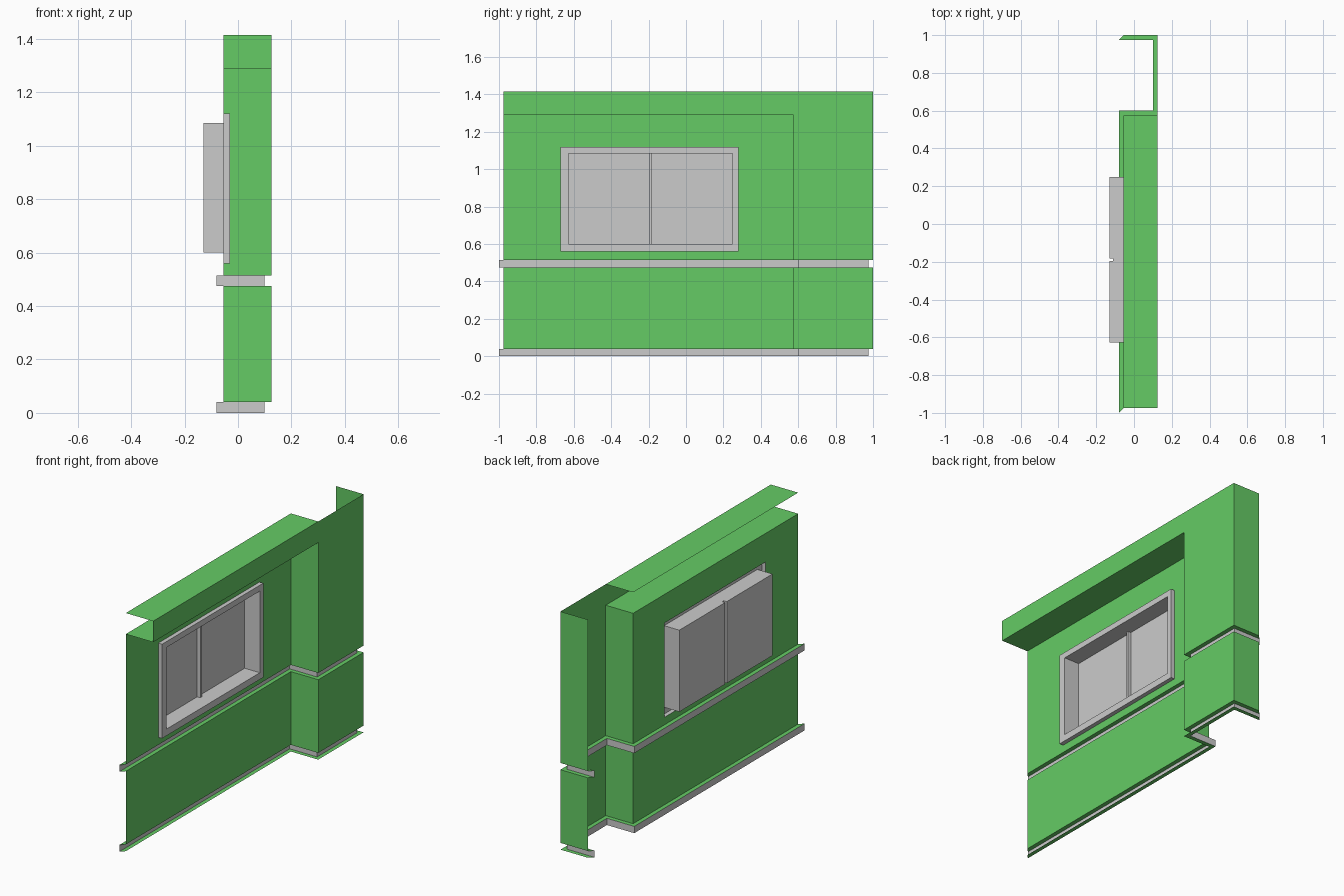
import bpy

if "Cube" in bpy.data.objects:
    bpy.data.objects.remove(bpy.data.objects["Cube"])

green = bpy.data.materials.new("green_panel")
green.diffuse_color = (0.13, 0.60, 0.13, 1)
green.use_nodes = True
green.node_tree.nodes["Principled BSDF"].inputs["Base Color"].default_value = green.diffuse_color

INSET = 0.025                      # depth of the trim grooves
# plan outline of the wall (x, y), and the same line pushed into the grooves
OUTER = [(-.055, -.975), (-.055, .575), (.125, .575), (.125, 1.0), (-.055, 1.0)]
INNER = [(-.055 - INSET, -.975 - INSET), (-.055 - INSET, .575 + INSET),
         (.125 - INSET, .575 + INSET), (.125 - INSET, 1.0 - INSET),
         (-.055 - INSET, 1.0 - INSET)]
FRAME = (-.67, .28, .56, 1.12)     # y0, y1, z0, z1
OPENING = (-.627, .248, .60, 1.085)


def build(name, polys, mat=None):
    """Make a sheet object from a list of polygons, sharing equal corners."""
    index, faces = {}, []
    for poly in polys:
        faces.append([index.setdefault(tuple(round(c, 5) for c in p), len(index)) for p in poly])
    mesh = bpy.data.meshes.new(name)
    mesh.from_pydata(list(index), [], faces)
    if mat:
        mesh.materials.append(mat)
    obj = bpy.data.objects.new(name, mesh)
    bpy.context.collection.objects.link(obj)
    return obj


def loft(path_a, za, path_b, zb):
    """Quads between two plan outlines at two heights."""
    return [[(*path_a[i], za), (*path_a[i + 1], za), (*path_b[i + 1], zb), (*path_b[i], zb)]
            for i in range(len(path_a) - 1)]


def rect(r, x):
    y0, y1, z0, z1 = r
    return [(x, y0, z0), (x, y1, z0), (x, y1, z1), (x, y0, z1)]


def ring(a, b):
    """Quads between an outer and an inner rectangle."""
    return [[a[i], a[(i + 1) % 4], b[(i + 1) % 4], b[i]] for i in range(4)]


# wall panels
build("lower_wall", loft(OUTER, .04, OUTER, .475), green)
build("window_wall", ring(rect((-.975, .575, .515, 1.29), -.055), rect(FRAME, -.055)), green)
build("step_wall", loft(OUTER[1:3], .515, OUTER[1:3], 1.29), green)
build("end_wall", loft(OUTER[2:], .515, OUTER[2:], 1.415), green)

# overhang: soffit, front band and top cap
edge_in, edge_out = OUTER[:2], [(.125, -.975), (.125, .575)]
build("overhang", loft(edge_in, 1.29, edge_out, 1.29)
      + loft(edge_out, 1.29, edge_out, 1.415)
      + loft(edge_out, 1.415, edge_in, 1.415), green)

# recessed trims with green ledges above and below
for label, z0, z1 in (("base", 0, .04), ("middle", .475, .515)):
    build(label + "_trim", loft(INNER, z0, INNER, z1))
    build(label + "_ledges", loft(OUTER, z0, INNER, z0) + loft(INNER, z1, OUTER, z1), green)

# raised window frame
build("window_frame", ring(rect(FRAME, -.055), rect(FRAME, -.03))
      + ring(rect(FRAME, -.03), rect(OPENING, -.03)))

# window recess with a folded mullion in the back panel
y0, y1, z0, z1 = OPENING
plan = [(-.03, y0), (-.13, y0), (-.13, -.197), (-.11, -.197),
        (-.11, -.182), (-.13, -.182), (-.13, y1), (-.03, y1)]
build("window_recess", loft(plan, z0, plan, z1)
      + [[(*p, z1) for p in plan], [(*p, z0) for p in reversed(plan)]])
